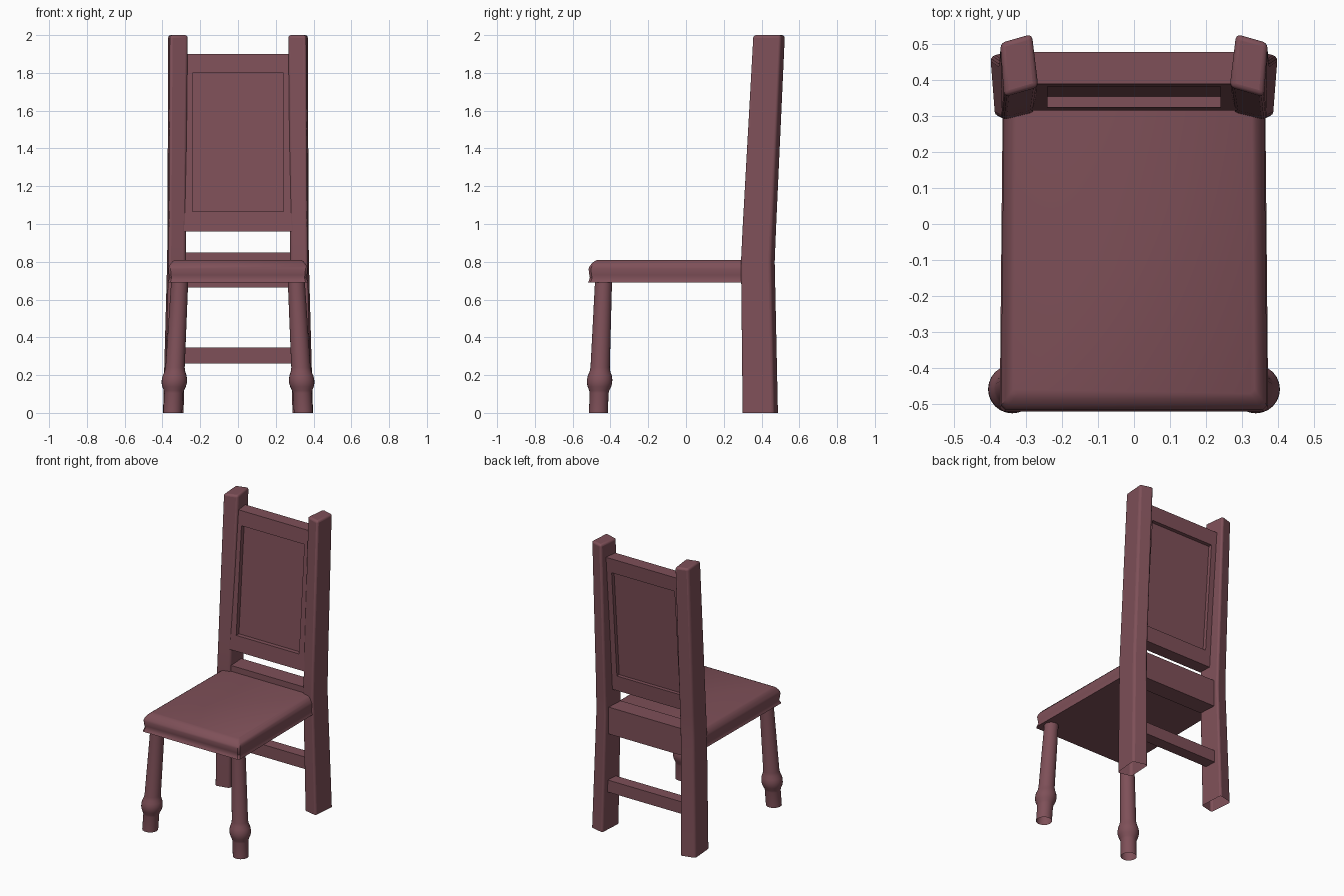
import bpy, bmesh, math

if "Cube" in bpy.data.objects:
    bpy.data.objects.remove(bpy.data.objects["Cube"])

mat = bpy.data.materials.new("dark_red_wood")
mat.diffuse_color = (0.21, 0.08, 0.098, 1)
mat.use_nodes = True
mat.node_tree.nodes["Principled BSDF"].inputs["Base Color"].default_value = mat.diffuse_color


def loft(name, rings, cap_start=True, cap_end=True, bevel=0, mirror=False):
    """Skin a list of equal-length vertex rings into one object."""
    bm = bmesh.new()
    vs = [[bm.verts.new(p) for p in r] for r in rings]
    n = len(rings[0])
    for a, b in zip(vs, vs[1:]):
        for i in range(n):
            j = (i + 1) % n
            bm.faces.new((a[i], a[j], b[j], b[i]))
    if cap_start:
        bm.faces.new(vs[0][::-1])
    if cap_end:
        bm.faces.new(vs[-1])
    bmesh.ops.recalc_face_normals(bm, faces=bm.faces)
    me = bpy.data.meshes.new(name)
    bm.to_mesh(me)
    bm.free()
    me.materials.append(mat)
    ob = bpy.data.objects.new(name, me)
    bpy.context.collection.objects.link(ob)
    if bevel:
        m = ob.modifiers.new("bevel", 'BEVEL')
        m.width, m.segments = bevel, 3
        m.limit_method, m.angle_limit = 'ANGLE', math.radians(40)
    if mirror:
        ob.modifiers.new("mirror", 'MIRROR')
    bpy.ops.object.select_all(action='DESELECT')
    ob.select_set(True)
    bpy.context.view_layer.objects.active = ob
    bpy.ops.object.shade_smooth_by_angle(angle=math.radians(35))
    return ob


def rail(name, half_x, y0, y1, z0, z1):
    ring = lambda x: [(x, y0, z0), (x, y1, z0), (x, y1, z1), (x, y0, z1)]
    loft(name, [ring(-half_x), ring(half_x)])


# Rear posts: splayed, slightly twisted section, bent back above the seat
sections = [
    (0.0, [(.287, .318), (.385, .297), (.398, .465), (.297, .490)]),
    (0.8, [(.275, .310), (.368, .288), (.376, .450), (.285, .473)]),
    (0.97, [(.274, .318), (.366, .296), (.374, .456), (.285, .480)]),
    (2.0, [(.265, .380), (.360, .353), (.371, .502), (.283, .527)]),
]
loft("rear_post", [[(x, y, z) for x, y in pts] for z, pts in sections],
     cap_start=False, bevel=0.014, mirror=True)

# Front legs: turned profile swept along a leaning axis
profile = [(.050, 0), (.050, .105), (.053, .118), (.062, .138), (.067, .158),
           (.067, .178), (.063, .198), (.055, .218), (.051, .24), (.045, .70)]
leg = []
for r, z in profile:
    t = z / .69
    cx, cy = .346 - .037 * t, -.464 + .027 * t
    leg.append([(cx + r * math.cos(a), cy + r * math.sin(a), z)
                for a in (2 * math.pi * k / 24 for k in range(24))])
loft("front_leg", leg, cap_start=False, mirror=True)

# Seat: moulded edge on the front and sides, flat at the back
seat = []
for z, o in [(.69, 0), (.70, .006), (.715, .011), (.73, .008), (.762, .004),
             (.775, .009), (.79, .02), (.803, .035), (.81, .05)]:
    f, b = .372 - o * .75, .364 - o * .75
    seat.append([(-f + .012, -.52 + o, z), (f - .012, -.52 + o, z),
                 (f, -.508 + o, z), (b, .32, z), (-b, .32, z),
                 (-f, -.508 + o, z)])
loft("seat", seat)

# Back panel: leaning frame with a recess on both faces
front = lambda z: .315 + (z - .96) * .078


def panel_ring(hx, z0, z1, dy):
    return [(x, front(z) + dy, z)
            for x, z in ((-hx, z0), (hx, z0), (hx, z1), (-hx, z1))]


outer, inner = (.295, .96, 1.90), (.24, 1.065, 1.80)
loft("back_panel", [
    panel_ring(*inner, .030), panel_ring(*inner, 0), panel_ring(*outer, 0),
    panel_ring(*outer, .088), panel_ring(*inner, .088), panel_ring(*inner, .062)])

# Rails joining the rear posts
rail("seat_rail", .30, .318, .44, .665, .85)
rail("lower_rail", .31, .36, .44, .262, .345)
